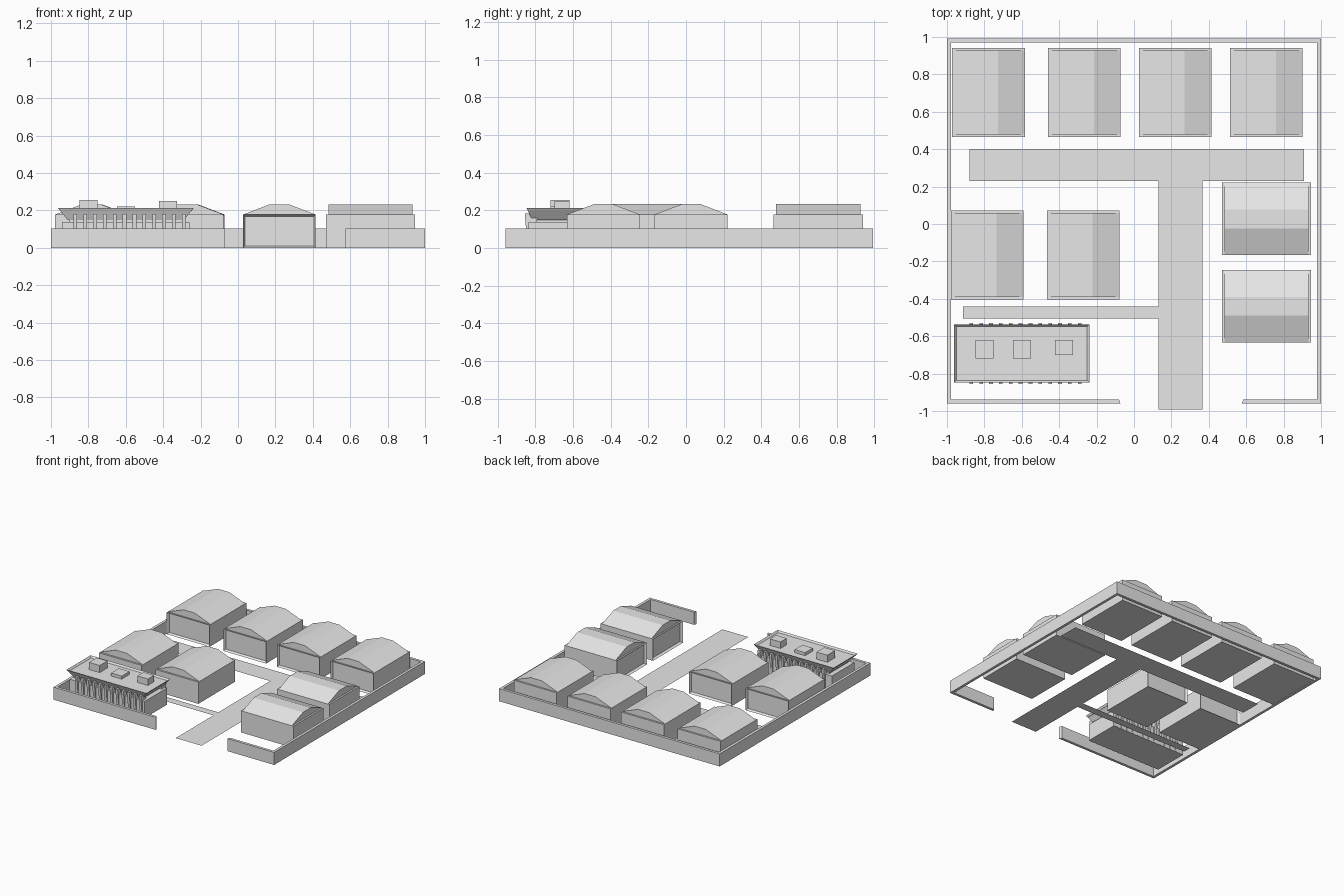
import bpy
import bmesh

cube = bpy.data.objects.get("Cube")
if cube:
    bpy.data.objects.remove(cube, do_unlink=True)

grey = bpy.data.materials.new("light_grey")
grey.use_nodes = True
grey.diffuse_color = (0.8, 0.8, 0.8, 1)
grey.node_tree.nodes["Principled BSDF"].inputs["Base Color"].default_value = (0.8, 0.8, 0.8, 1)


def finish(bm, name):
    bmesh.ops.recalc_face_normals(bm, faces=bm.faces)
    mesh = bpy.data.meshes.new(name)
    bm.to_mesh(mesh)
    bm.free()
    mesh.materials.append(grey)
    obj = bpy.data.objects.new(name, mesh)
    bpy.context.collection.objects.link(obj)
    return obj


def add_box(bm, x0, x1, y0, y1, z0, z1):
    verts = bmesh.ops.create_cube(bm, size=1)["verts"]
    for v in verts:
        v.co.x = x1 if v.co.x > 0 else x0
        v.co.y = y1 if v.co.y > 0 else y0
        v.co.z = z1 if v.co.z > 0 else z0
    return verts


def box(name, *size):
    bm = bmesh.new()
    add_box(bm, *size)
    return finish(bm, name)


def add_prism(bm, ring_a, ring_b):
    """Closed solid between two matching outlines."""
    a = [bm.verts.new(p) for p in ring_a]
    b = [bm.verts.new(p) for p in ring_b]
    bm.faces.new(a)
    bm.faces.new(b)
    for i in range(len(a)):
        j = (i + 1) % len(a)
        bm.faces.new((a[i], a[j], b[j], b[i]))


def rect(x0, x1, y0, y1, z):
    return [(x0, y0, z), (x1, y0, z), (x1, y1, z), (x0, y1, z)]


# Roads, flat on the ground
def road(name, x0, x1, y0, y1):
    bm = bmesh.new()
    bm.faces.new([bm.verts.new(p) for p in rect(x0, x1, y0, y1, 0)])
    finish(bm, name)


road("main_road", 0.13, 0.365, -0.993, 0.23)
road("cross_road", -0.88, 0.91, 0.23, 0.4)
road("side_road", -0.915, 0.13, -0.505, -0.44)

# Perimeter wall: one open path with an entrance gap at the front
T, WALL = 0.022, 0.103
outer = [(-0.072, -0.96), (-1, -0.96), (-1, 0.993), (1, 0.993), (1, -0.96), (0.576, -0.96)]
inner = [(-0.08, T - 0.96), (T - 1, T - 0.96), (T - 1, 0.993 - T),
         (1 - T, 0.993 - T), (1 - T, T - 0.96), (0.584, T - 0.96)]
bm = bmesh.new()
rings = [[bm.verts.new((x, y, z)) for (x, y), z in
          ((o, 0), (o, WALL), (i, WALL), (i, 0))] for o, i in zip(outer, inner)]
for a, b in zip(rings, rings[1:]):
    for k in range(4):
        n = (k + 1) % 4
        bm.faces.new((a[k], a[n], b[n], b[k]))
bm.faces.new(rings[0])
bm.faces.new(rings[-1])
finish(bm, "perimeter_wall")


# Hangar: local door faces -y, then turned by quarter turns
W, L, EAVE, RIDGE = 0.194, 0.238, 0.178, 0.233


def hangar(name, x, y, turn):
    bm = bmesh.new()
    add_box(bm, -W, W, -L, L, 0, EAVE)
    bm.normal_update()
    door = [f for f in bm.faces if f.normal.y < -0.9]
    bmesh.ops.inset_region(bm, faces=door, thickness=0.013)
    for v in door[0].verts:
        v.co.y += 0.02
    # Three-facet roof set slightly back from both gable ends
    profile = [(-W, EAVE), (-0.05, RIDGE), (0.05, RIDGE), (W, EAVE)]
    end = L - 0.014
    add_prism(bm, [(px, -end, pz) for px, pz in profile], [(px, end, pz) for px, pz in profile])
    obj = finish(bm, name)
    obj.location = (x, y, 0)
    obj.rotation_euler.z = turn * 1.5707963


for i, x in enumerate((-0.778, -0.265, 0.221, 0.708)):
    hangar(f"back_hangar_{i + 1}", x, 0.703, 0)
for i, x in enumerate((-0.784, -0.271)):
    hangar(f"middle_hangar_{i + 1}", x, -0.166, 2)
for i, y in enumerate((0.027, -0.439)):
    hangar(f"side_hangar_{i + 1}", 0.708, y, -1)

# Office: plinth, upper storey, flared roof with a parapet
CX, CY = -0.6, -0.692
box("office_plinth", CX - 0.34, CX + 0.34, CY - 0.145, CY + 0.145, 0, 0.137)
box("office_storey", CX - 0.3, CX + 0.3, CY - 0.12, CY + 0.12, 0.137, 0.17)

bm = bmesh.new()
add_prism(bm, rect(CX - 0.31, CX + 0.31, CY - 0.125, CY + 0.125, 0.148),
          rect(CX - 0.362, CX + 0.362, CY - 0.155, CY + 0.155, 0.212))
bm.normal_update()
top = max(bm.faces, key=lambda f: f.calc_center_median().z)
bmesh.ops.inset_region(bm, faces=[top], thickness=0.014)
for v in top.verts:
    v.co.z -= 0.015
finish(bm, "office_roof")

# Leaning fins along both long sides of the office
fin = [(0.1, 0), (0.148, 0), (0.164, 0.165), (0.164, 0.182), (0.1, 0.182)]
bm = bmesh.new()
for side in (-1, 1):
    for i in range(12):
        x = CX - 0.27 + i * 0.0527
        add_prism(bm, [(x - 0.01, CY + side * d, z) for d, z in fin],
                  [(x + 0.01, CY + side * d, z) for d, z in fin])
finish(bm, "office_fins")

# Rooftop units
box("roof_unit_left", -0.847, -0.75, -0.72, -0.62, 0.19, 0.255)
box("roof_unit_middle", -0.646, -0.55, -0.72, -0.62, 0.19, 0.222)
box("roof_unit_right", -0.423, -0.327, -0.7, -0.62, 0.19, 0.25)
